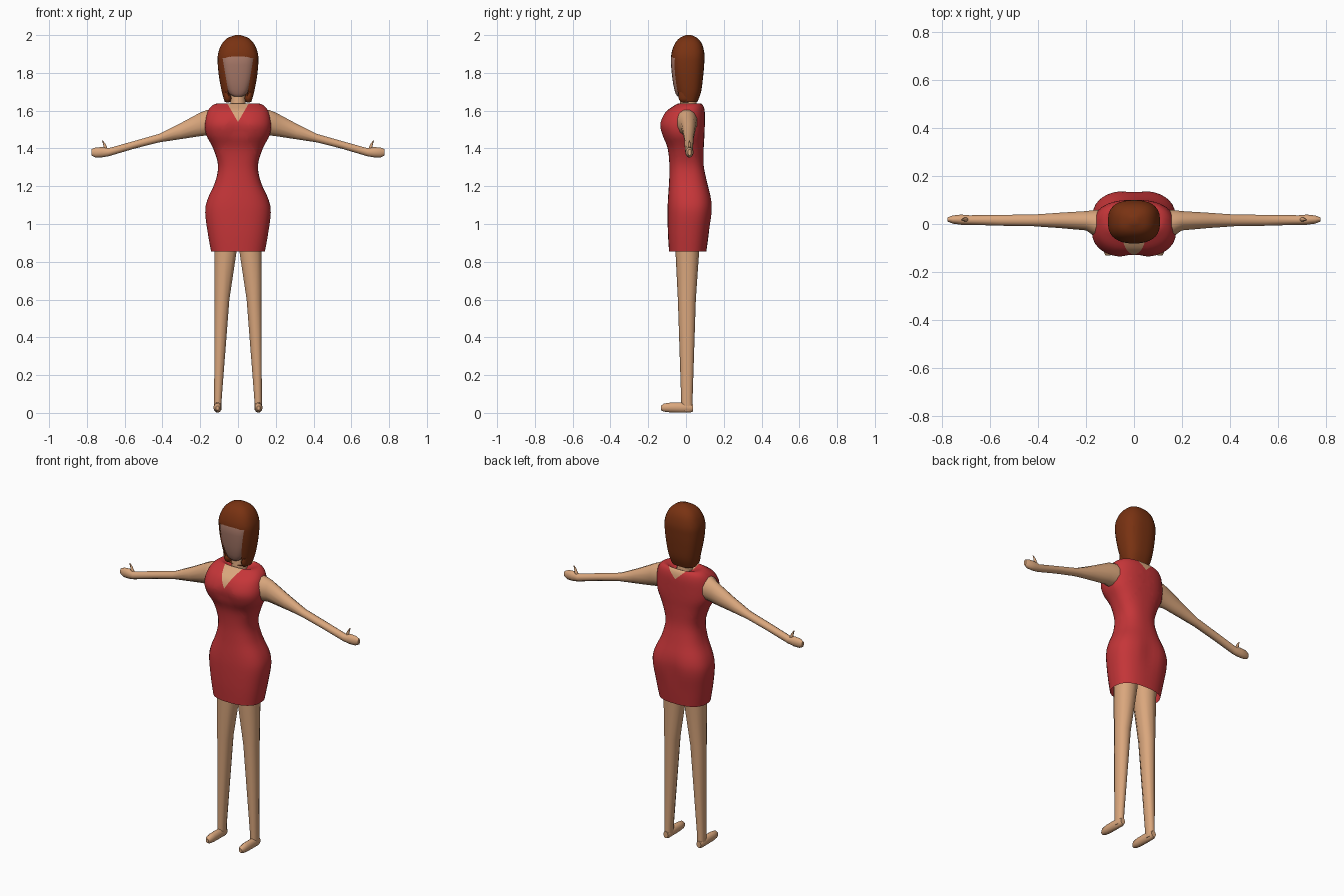
import bpy, bmesh, math
from mathutils import Vector

if "Cube" in bpy.data.objects:
    bpy.data.objects.remove(bpy.data.objects["Cube"])


def material(name, rgb):
    m = bpy.data.materials.new(name)
    m.diffuse_color = (*rgb, 1)
    m.use_nodes = True
    m.node_tree.nodes["Principled BSDF"].inputs["Base Color"].default_value = m.diffuse_color
    return m


SKIN = material("skin", (0.70, 0.385, 0.205))
RED = material("red_cloth", (0.56, 0.036, 0.040))
HAIR = material("brown_hair", (0.19, 0.032, 0.006))
FACE = material("face_tone", (0.39, 0.19, 0.14))


def spline(keys, steps):
    """Catmull-Rom through the key sections."""
    out = []
    for i in range(len(keys) - 1):
        p = [keys[max(0, min(len(keys) - 1, i + k))] for k in (-1, 0, 1, 2)]
        for s in range(steps):
            t = s / steps
            out.append([0.5 * (2 * b + (c - a) * t + (2 * a - 5 * b + 4 * c - d) * t * t
                               + (3 * b - a - 3 * c + d) * t ** 3) for a, b, c, d in zip(*p)])
    return out + [list(keys[-1])]


def loft(axis, keys, sides=12, steps=1, power=2.0, caps=(True, True)):
    """Sections are (position on axis, u min, u max, v min, v max)."""
    bm = bmesh.new()
    order = {"x": (2, 0, 1), "y": (0, 2, 1), "z": (0, 1, 2)}[axis]
    rings = []
    for t, u0, u1, v0, v1 in spline(keys, steps):
        ring = []
        for i in range(sides):
            a = 2 * math.pi * (i + 0.5) / sides
            c, s = math.cos(a), math.sin(a)
            u = (u0 + u1) / 2 + (u1 - u0) / 2 * math.copysign(abs(c) ** (2 / power), c)
            v = (v0 + v1) / 2 + (v1 - v0) / 2 * math.copysign(abs(s) ** (2 / power), s)
            local = (u, v, t)
            ring.append(bm.verts.new([local[k] for k in order]))
        rings.append(ring)
    for a, b in zip(rings, rings[1:]):
        for i in range(sides):
            j = (i + 1) % sides
            bm.faces.new((a[i], a[j], b[j], b[i]))
    if caps[0]:
        bm.faces.new(rings[0][::-1])
    if caps[1]:
        bm.faces.new(rings[-1])
    return bm


def cut(bm, point, normal):
    bmesh.ops.bisect_plane(bm, geom=bm.verts[:] + bm.edges[:] + bm.faces[:],
                           plane_co=point, plane_no=normal, dist=1e-5)


def finish(name, bm, mats, mirror=False, angle=50):
    bmesh.ops.recalc_face_normals(bm, faces=bm.faces[:])
    me = bpy.data.meshes.new(name)
    bm.to_mesh(me)
    bm.free()
    for m in mats:
        me.materials.append(m)
    ob = bpy.data.objects.new(name, me)
    bpy.context.collection.objects.link(ob)
    if mirror:
        ob.modifiers.new("mirror", "MIRROR").use_mirror_merge = False
    bpy.ops.object.select_all(action="DESELECT")
    ob.select_set(True)
    bpy.context.view_layer.objects.active = ob
    bpy.ops.object.shade_smooth_by_angle(angle=math.radians(angle))
    return ob


# dress: open at the hem, shoulders rolling in to the neck
bm = loft("z", [
    (0.855, -.143, .143, -.09, .108), (0.95, -.160, .160, -.096, .122),
    (1.06, -.174, .174, -.098, .139), (1.13, -.162, .162, -.096, .136),
    (1.22, -.122, .122, -.090, .112), (1.31, -.106, .106, -.088, .094),
    (1.40, -.132, .132, -.098, .094), (1.47, -.168, .168, -.128, .098),
    (1.53, -.176, .176, -.140, .100), (1.59, -.164, .164, -.112, .100),
    (1.625, -.140, .140, -.066, .092), (1.637, -.105, .105, -.04, .078),
    (1.615, -.050, .050, -.028, .062)], sides=36, steps=4, power=2.5, caps=(False, True))
for v in bm.verts:      # valleys between the bust and behind the hips
    groove = math.exp(-(v.co.x / .035) ** 2)
    if v.co.y < -.05:
        v.co.y += .018 * groove * math.exp(-((v.co.z - 1.51) / .06) ** 2)
    elif v.co.y > .05:
        v.co.y -= .012 * groove * math.exp(-((v.co.z - 1.06) / .08) ** 2)
# V necklines, cut in front and at the back
FRONT_Z, BACK_Z, HALF, TOP = 1.54, 1.585, .058, 1.64
cut(bm, (0, .02, 0), (0, 1, 0))
for low in (FRONT_Z, BACK_Z):
    for s in (-1, 1):
        cut(bm, (0, 0, low), (s * (TOP - low), 0, -HALF))
for f in bm.faces:
    c = f.calc_center_median()
    low = FRONT_Z if c.y < .02 else BACK_Z
    f.material_index = int(c.z > low + abs(c.x) * (TOP - low) / HALF)
finish("dress", bm, [RED, SKIN])

# neck
finish("neck", loft("z", [(1.56, -.052, .052, -.045, .065), (1.62, -.042, .042, -.032, .056),
                          (1.74, -.038, .038, -.03, .055)], sides=16), [SKIN])

# arms with hands
finish("arm", loft("x", [
    (.12, -.055, .062, 1.470, 1.612), (.165, -.052, .060, 1.467, 1.606),
    (.20, -.028, .055, 1.463, 1.592), (.31, -.018, .048, 1.447, 1.532),
    (.42, -.010, .040, 1.431, 1.477), (.55, -.008, .039, 1.398, 1.440),
    (.685, -.004, .037, 1.358, 1.402), (.72, -.004, .040, 1.352, 1.408),
    (.755, .001, .036, 1.352, 1.406), (.776, .010, .028, 1.362, 1.396)], sides=12),
    [SKIN], mirror=True)
finish("thumb", loft("z", [(1.385, .685, .705, .008, .030), (1.405, .692, .712, .010, .028),
                           (1.425, .702, .715, .012, .025), (1.442, .715, .721, .015, .021)],
                     sides=8), [SKIN], mirror=True)

# legs and feet
finish("leg", loft("z", [(.012, .088, .127, -.024, .035), (.08, .085, .127, -.026, .035),
                         (.60, .044, .126, -.043, .052), (.86, .004, .128, -.056, .070),
                         (1.0, .002, .135, -.06, .08)], sides=10, power=2.3),
       [SKIN], mirror=True)
finish("foot", loft("y", [(-.132, .099, .118, .014, .038), (-.118, .090, .126, .006, .050),
                          (-.085, .086, .130, .002, .055), (-.03, .087, .129, .0, .056),
                          (.02, .088, .128, .0, .05), (.036, .093, .122, .006, .045)], sides=12),
       [SKIN], mirror=True)

# face
finish("face", loft("z", [
    (1.675, -.022, .022, -.045, .0), (1.692, -.048, .048, -.056, .03),
    (1.74, -.068, .068, -.068, .04), (1.80, -.083, .083, -.076, .05),
    (1.88, -.090, .090, -.081, .05), (1.92, -.080, .080, -.066, .05)],
    sides=24, steps=2, power=2.7), [FACE])

# hair: bob with a window opened in front for the face
bm = loft("z", [
    (1.645, -.070, .070, -.030, .060), (1.70, -.086, .086, -.052, .080),
    (1.78, -.101, .101, -.068, .091), (1.85, -.108, .108, -.077, .097),
    (1.90, -.106, .106, -.078, .098), (1.95, -.088, .088, -.062, .086),
    (1.983, -.058, .058, -.036, .062), (2.0, -.014, .014, .0, .028)],
    sides=32, steps=4, power=2.6)
cut(bm, (0, 0, 1.88), (0, 0, 1))
for s in (-1, 1):
    cut(bm, (s * .082, 0, 1.88), (s * .18, 0, -.030))
window = [f for f in bm.faces
          if f.calc_center_median().y < -.015 and f.calc_center_median().z < 1.88
          and abs(f.calc_center_median().x) < .082 - (1.88 - f.calc_center_median().z) / 6]
bmesh.ops.delete(bm, geom=window, context="FACES")
finish("hair", bm, [HAIR])

# curled hair ends beside the neck
finish("hair_curl", loft("z", [(1.642, .048, .060, -.022, .010), (1.655, .036, .074, -.036, .028),
                               (1.675, .036, .078, -.042, .034), (1.70, .050, .080, -.040, .030)],
                         sides=12, steps=2), [HAIR], mirror=True)
